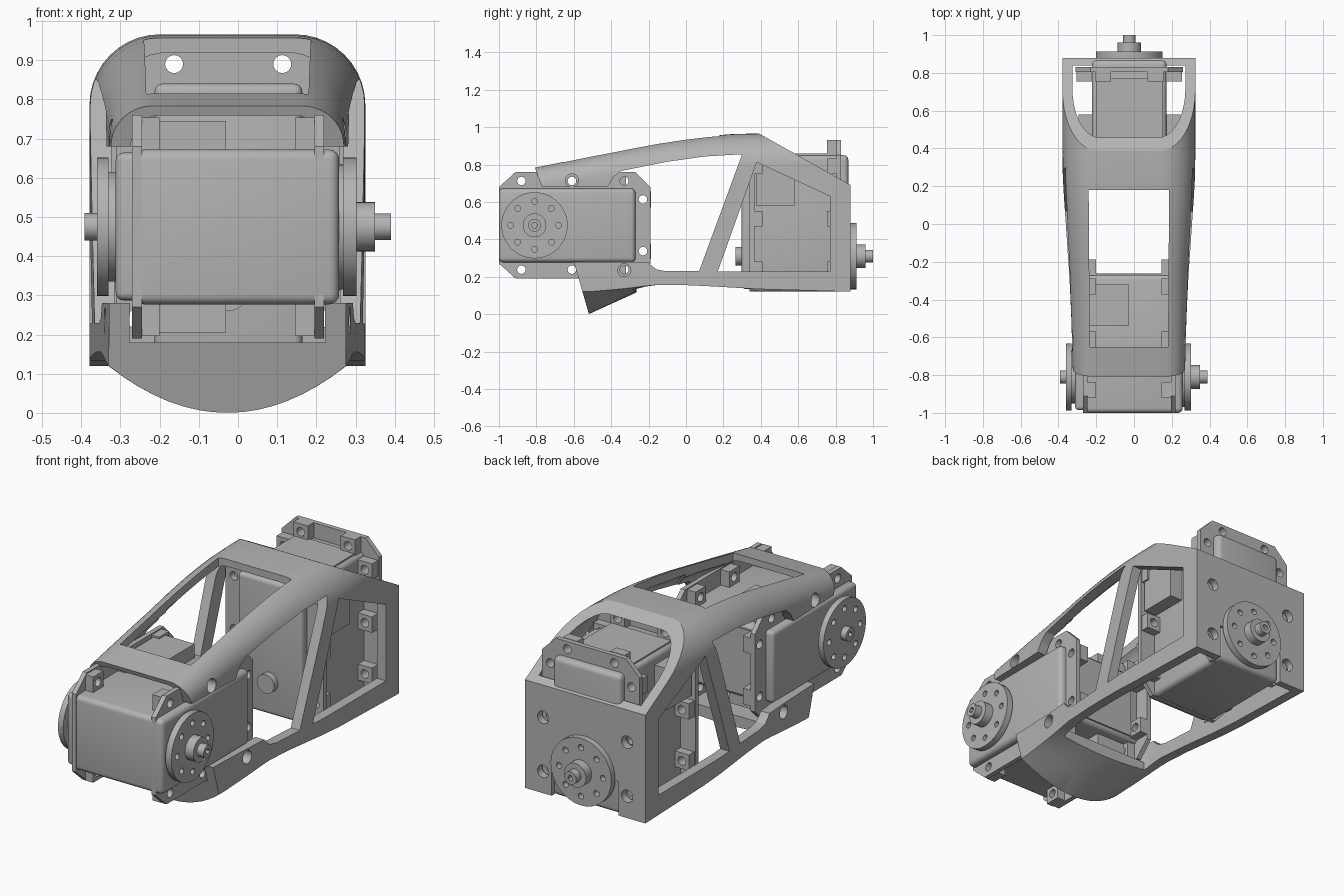
import bpy, bmesh, math
from mathutils import Matrix, Vector

cube = bpy.data.objects.get("Cube")
if cube:
    bpy.data.objects.remove(cube, do_unlink=True)

grey = bpy.data.materials.new("matte grey")
grey.use_nodes = True
GREY = (0.45, 0.45, 0.45, 1)
grey.diffuse_color = GREY
grey.node_tree.nodes["Principled BSDF"].inputs["Base Color"].default_value = GREY

CX = -0.027                     # centre line of the frame
FRONT = Matrix.Identity(4)
# turns a servo lying along y into one standing upright with its shaft to the back
REAR = Matrix(((0, 0, 1, -0.5), (1, 0, 0, 0.61), (0, 1, 0, 1.12), (0, 0, 0, 1)))
# drawing planes: sideways (y, z along x), from above (x, y along z), from behind (x, z along y)
SIDE = Matrix(((0, 0, 1, 0), (1, 0, 0, 0), (0, 1, 0, 0), (0, 0, 0, 1)))
ABOVE = Matrix.Identity(4)
BEHIND = Matrix(((1, 0, 0, 0), (0, 0, -1, 0), (0, 1, 0, 0), (0, 0, 0, 1)))


def add(name, mesh, angle=35):
    mesh.materials.clear()
    mesh.materials.append(grey)
    mesh.polygons.foreach_set("use_smooth", [True] * len(mesh.polygons))
    mesh.set_sharp_from_angle(angle=math.radians(angle))
    obj = bpy.data.objects.new(name, mesh)
    bpy.context.collection.objects.link(obj)
    return obj


def from_bmesh(name, bm):
    bmesh.ops.recalc_face_normals(bm, faces=bm.faces)
    mesh = bpy.data.meshes.new(name)
    bm.to_mesh(mesh)
    bm.free()
    return add(name, mesh)


def circle(u, v, r, n=24):
    return [(u + r * math.cos(math.tau * i / n), v + r * math.sin(math.tau * i / n))
            for i in range(n)]


def rect(u0, u1, v0, v1):
    return [(u0, v0), (u1, v0), (u1, v1), (u0, v1)]


def plate(name, outline, holes, n0, n1, plane=SIDE, place=FRONT):
    """Flat outline with holes, extruded from n0 to n1 across its plane."""
    curve = bpy.data.curves.new(name, "CURVE")
    curve.dimensions = "2D"
    curve.fill_mode = "BOTH"
    curve.extrude = (n1 - n0) / 2
    for loop in [outline] + holes:
        spline = curve.splines.new("POLY")
        spline.points.add(len(loop) - 1)
        for p, (u, v) in zip(spline.points, loop):
            p.co = (u, v, 0, 1)
        spline.use_cyclic_u = True
    temp = bpy.data.objects.new(name + "_outline", curve)
    bpy.context.collection.objects.link(temp)
    bpy.context.view_layer.update()
    mesh = bpy.data.meshes.new_from_object(
        temp.evaluated_get(bpy.context.evaluated_depsgraph_get()))
    bpy.data.objects.remove(temp)
    bm = bmesh.new()
    bm.from_mesh(mesh)
    bmesh.ops.remove_doubles(bm, verts=bm.verts, dist=1e-5)
    shift = Matrix.Translation((0, 0, (n0 + n1) / 2))
    bmesh.ops.transform(bm, matrix=place @ plane @ shift, verts=bm.verts)
    return from_bmesh(name, bm)


def block(name, lo, hi, bevel=0.0, place=FRONT):
    lo, hi = Vector(lo), Vector(hi)
    bm = bmesh.new()
    bmesh.ops.create_cube(bm, size=1)
    for v in bm.verts:
        v.co = (lo + hi) / 2 + v.co * (hi - lo)
    if bevel:
        bmesh.ops.bevel(bm, geom=bm.edges[:], offset=bevel, segments=4,
                        profile=0.5, affect="EDGES")
    bmesh.ops.transform(bm, matrix=place, verts=bm.verts)
    return from_bmesh(name, bm)


def loft(name, stations):
    """Skin arched sections: (y, top, half width, side bottom, middle bottom, radius)."""
    bm = bmesh.new()
    rings = []
    for y, top, hw, side, mid, r in stations:
        pts = []
        for i in range(17):
            u = -1 + i / 8
            pts.append((hw * u, side - (side - mid) * (1 - u * u)))
        for sign, start in ((1, 0), (-1, 90)):
            for i in range(11):
                a = math.radians(start + 9 * i)
                pts.append((sign * (hw - r) + r * math.cos(a), top - r + r * math.sin(a)))
        rings.append([bm.verts.new((CX + x, y, z)) for x, z in pts])
    for a, b in zip(rings, rings[1:]):
        for i in range(len(a)):
            j = (i + 1) % len(a)
            bm.faces.new((a[i], a[j], b[j], b[i]))
    bm.faces.new(rings[0])
    bm.faces.new(rings[-1])
    return from_bmesh(name, bm)


def cut(obj, cutters):
    for c in cutters:
        mod = obj.modifiers.new("cut", "BOOLEAN")
        mod.operation, mod.solver, mod.object = "DIFFERENCE", "EXACT", c
        bpy.context.view_layer.update()
        mesh = bpy.data.meshes.new_from_object(
            obj.evaluated_get(bpy.context.evaluated_depsgraph_get()))
        obj.modifiers.clear()
        obj.data = mesh
        bpy.data.objects.remove(c)
    obj.data.polygons.foreach_set("use_smooth", [True] * len(obj.data.polygons))
    obj.data.set_sharp_from_angle(angle=math.radians(28))


# Frame: arched shell with a chin under the front
shape = [(-0.95, 0.755, 0.292, 0.12, 0.0, 0.10), (-0.6, 0.825, 0.302, 0.12, 0.0, 0.115),
         (-0.52, 0.842, 0.304, 0.12, 0.0, 0.12), (-0.4, 0.866, 0.309, 0.13, 0.055, 0.13),
         (-0.3, 0.887, 0.314, 0.14, 0.10, 0.14), (-0.22, 0.902, 0.319, 0.15, 0.14, 0.145),
         (-0.15, 0.915, 0.324, 0.157, 0.157, 0.15), (0, 0.938, 0.334, 0.155, 0.155, 0.16),
         (0.13, 0.953, 0.343, 0.149, 0.149, 0.17), (0.25, 0.963, 0.35, 0.142, 0.142, 0.18),
         (0.39, 0.966, 0.352, 0.134, 0.134, 0.18), (0.88, 0.966, 0.352, 0.12, 0.12, 0.18)]
frame = loft("frame", shape)

cavity = []
for y, top, hw, side, mid, r in shape:
    floor = 0.18 if y < -0.25 else -0.3
    y = {-0.95: -1.1, 0.88: 0.84, -0.3: -0.265, -0.22: -0.255}.get(y, y)
    cavity.append((y, top - 0.038, hw - 0.053, floor, floor, r - 0.035))
hollow = loft("hollow", cavity)

roof_slope = plate("roof_slope", [(0.39, 0.966), (1.2, 0.511), (1.2, 1.3), (0.39, 1.3)],
                   [], -1, 1)
front_window = plate("front_window", [
    (-1.3, 1), (-0.886, 1), (-0.77, 0.68), (-0.42, 0.68), (-0.39, 0.73), (-0.35, 0.765),
    (-0.1, 0.815), (0.1, 0.843), (0.3, 0.855), (0.07, 0.23), (-0.11, 0.23),
    (-0.16, 0.24), (-0.19, 0.265), (-0.2, 0.28), (-0.6, 0.28), (-0.49, -0.1),
    (-1.3, -0.1)], [], -1, 1)
rear_window = plate("rear_window", [(0.378, 0.812), (0.77, 0.63), (0.77, 0.228),
                                    (0.17, 0.228)], [], -1, 1)
top_opening = plate("top_opening", [(-0.24, 0.18), (0.186, 0.18), (0.18, -0.65),
                                    (-0.234, -0.65)], [], 0.6, 1.2, ABOVE)
shaft_notch = plate("shaft_notch", rect(-0.222, 0.168, -0.1, 0.3), [], -1, -0.8, BEHIND)
cutters = [hollow, roof_slope, front_window, rear_window, top_opening, shaft_notch]
for y, z in ((-0.61, 0.715), (-0.33, 0.715), (-0.33, 0.235)):
    cutters.append(plate("side_screw_hole", circle(y, z, 0.035), [], -1, 1))
for x in (-0.245, 0.245):
    for z in (0.235, 0.52):
        cutters.append(plate("back_screw_hole", circle(CX + x, z, 0.033), [],
                             -1, -0.8, BEHIND))
cut(frame, cutters)


# Servo: case, two mounting flanges, bosses, horn and shaft
def horn(name, n0, n1, place):
    holes = [circle(-0.81 + u, 0.475 + v, 0.016, 12) for u, v in circle(0, 0, 0.128, 8)]
    plate(name, circle(-0.81, 0.475, 0.177, 48), holes, n0, n1, SIDE, place)


def servo(prefix, place):
    def part(name, lo, hi, bevel=0.0):
        block(prefix + name, lo, hi, bevel, place)

    def disc(name, r, n0, n1, holes=()):
        plate(prefix + name, circle(-0.81, 0.475, r, 32), list(holes), n0, n1, SIDE, place)

    part("case", (-0.265, -1, 0.277), (0.258, -0.27, 0.672), 0.025)
    part("case_cover", (-0.312, -0.985, 0.287), (-0.2, -0.28, 0.664), 0.02)
    part("end_cap", (0, -0.4, 0.362), (0.25, -0.278, 0.588), 0.02)
    part("end_ledge", (-0.2, -0.34, 0.3), (0.16, -0.262, 0.65))
    for z0, z1 in ((0.66, 0.745), (0.205, 0.29)):
        part("side_block", (-0.235, -0.54, z0), (-0.03, -0.32, z1))

    spots = [(y, 0.475 + s * w) for s in (-1, 1)
             for y, w in ((-0.88, 0.237), (-0.61, 0.237), (-0.33, 0.237), (-0.23, 0.138))]
    outline = [(-1, 0.27), (-0.91, 0.19), (-0.27, 0.19), (-0.19, 0.27),
               (-0.19, 0.68), (-0.27, 0.76), (-0.91, 0.76), (-1, 0.68)]
    for p0, p1, b0, b1 in ((0.195, 0.22, 0.145, 0.195), (-0.27, -0.245, -0.245, -0.2)):
        plate(prefix + "flange", outline, [circle(y, z, 0.023, 16) for y, z in spots],
              p0, p1, SIDE, place)
        for y, z in spots:
            plate(prefix + "flange_boss", rect(y - 0.042, y + 0.042, z - 0.042, z + 0.042),
                  [circle(y, z, 0.023, 16)], b0, b1, SIDE, place)

    disc("horn_seat", 0.16, 0.25, 0.268)
    horn(prefix + "horn", 0.268, 0.302, place)
    disc("horn_hub", 0.063, 0.302, 0.35)
    disc("shaft_tip", 0.034, 0.35, 0.39, [circle(-0.81, 0.475, 0.016, 6)])
    disc("rear_boss", 0.05, -0.345, -0.31)


servo("front_servo_", FRONT)
servo("rear_servo_", REAR)

# Idler disc opposite the front horn
plate("idler_seat", circle(-0.81, 0.475, 0.14, 32), [], -0.335, -0.305)
horn("idler_disc", -0.36, -0.33, FRONT)
plate("idler_tip", circle(-0.81, 0.475, 0.035, 24), [circle(-0.81, 0.475, 0.016, 6)],
      -0.392, -0.36)
